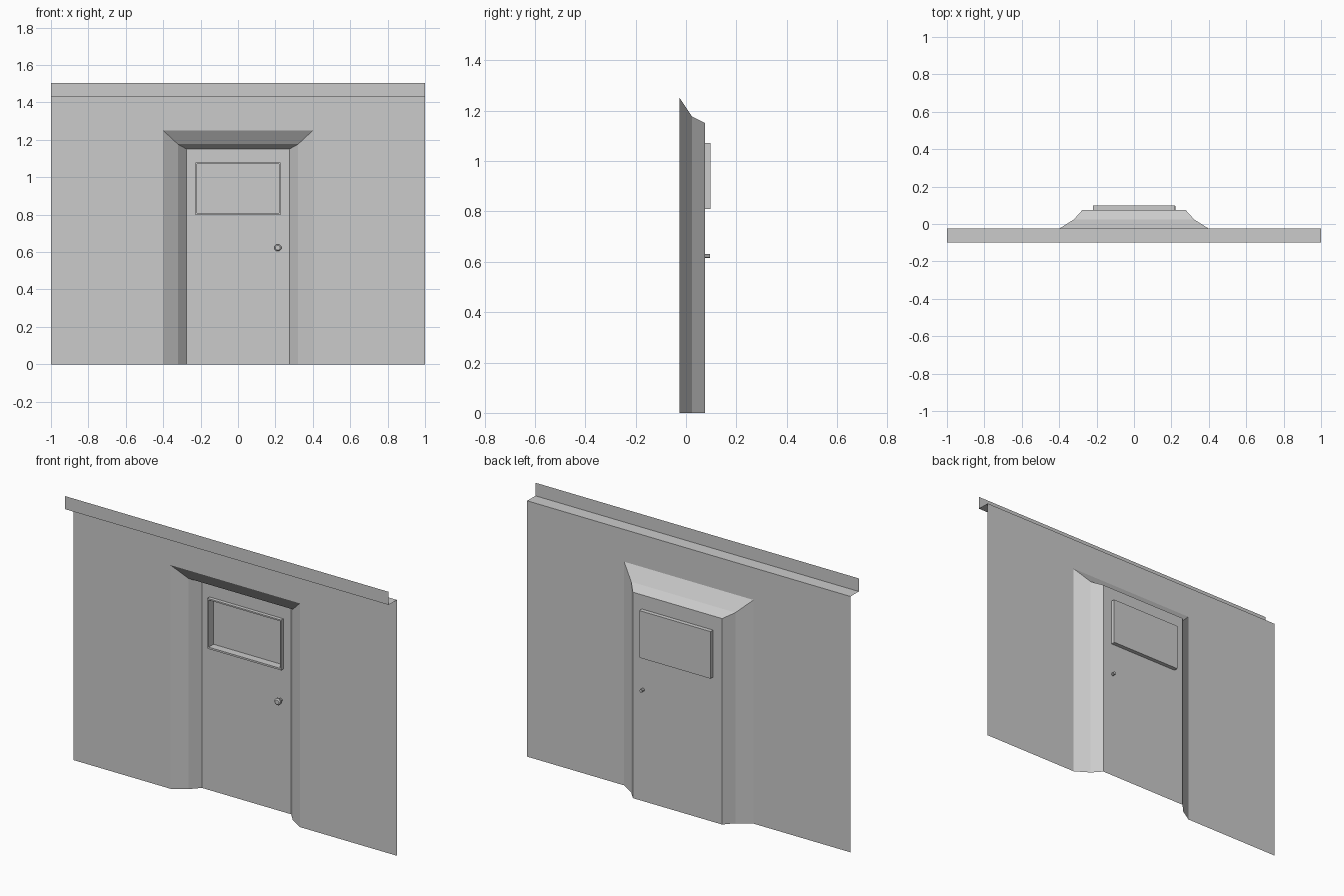
import bpy, bmesh, math

if "Cube" in bpy.data.objects:
    bpy.data.objects.remove(bpy.data.objects["Cube"])


def loft(name, rows, closed=False, cap_first=False, cap_last=False, outward=False):
    """Skin a sequence of equal-length point rows into a flat-shaded sheet."""
    bm = bmesh.new()
    vs = [[bm.verts.new(p) for p in row] for row in rows]
    n = len(rows[0])
    for a, b in zip(vs, vs[1:]):
        for i in range(n if closed else n - 1):
            j = (i + 1) % n
            bm.faces.new((a[i], a[j], b[j], b[i]))
    if cap_first:
        bm.faces.new(vs[0])
    if cap_last:
        bm.faces.new(vs[-1])
    bmesh.ops.recalc_face_normals(bm, faces=bm.faces)
    # open sheets look towards the front (-y)
    if not outward and sum(f.normal.y * f.calc_area() for f in bm.faces) > 0:
        bmesh.ops.reverse_faces(bm, faces=bm.faces)
    me = bpy.data.meshes.new(name)
    bm.to_mesh(me)
    bm.free()
    ob = bpy.data.objects.new(name, me)
    bpy.context.collection.objects.link(ob)
    return ob


def arch(w, y, h):
    return [(-w, y, 0), (-w, y, h), (w, y, h), (w, y, 0)]


def rect(w, y, z0, z1):
    return [(-w, y, z0), (-w, y, z1), (w, y, z1), (w, y, z0)]


def ring(x, y, z, r, sides=8):
    return [(x + r * math.cos(2 * math.pi * (i + .5) / sides), y,
             z + r * math.sin(2 * math.pi * (i + .5) / sides)) for i in range(sides)]


WALL, STEP, DOOR, BACK, LIP = -0.025, 0.024, 0.075, 0.098, -0.098

# wall sheet with the two-step splayed door recess
loft("wall_and_recess", [arch(1, WALL, 1.43), arch(.4, WALL, 1.25),
                         arch(.322, STEP, 1.177), arch(.276, DOOR, 1.151)])

# overhanging lip along the top of the wall
loft("top_lip", [[(-1, y, z), (1, y, z)] for y, z in
                 ((WALL, 1.43), (LIP, 1.43), (LIP, 1.503))])

# door leaf with a window opening
loft("door", [rect(.276, DOOR, 0, 1.151), rect(.22, DOOR, .809, 1.072)], closed=True)

# raised window frame and the recessed pane behind it
loft("window", [rect(.228, DOOR, .799, 1.08), rect(.228, .055, .799, 1.08),
                rect(.22, .055, .809, 1.072), rect(.22, BACK, .809, 1.072)],
     closed=True, cap_last=True)

# door knob on a stem that passes through the door
loft("door_knob", [ring(.213, y, .623, r) for y, r in
                   ((.04, .013), (.045, .02), (.052, .02), (.057, .009), (.095, .009))],
     closed=True, cap_first=True, cap_last=True, outward=True)
